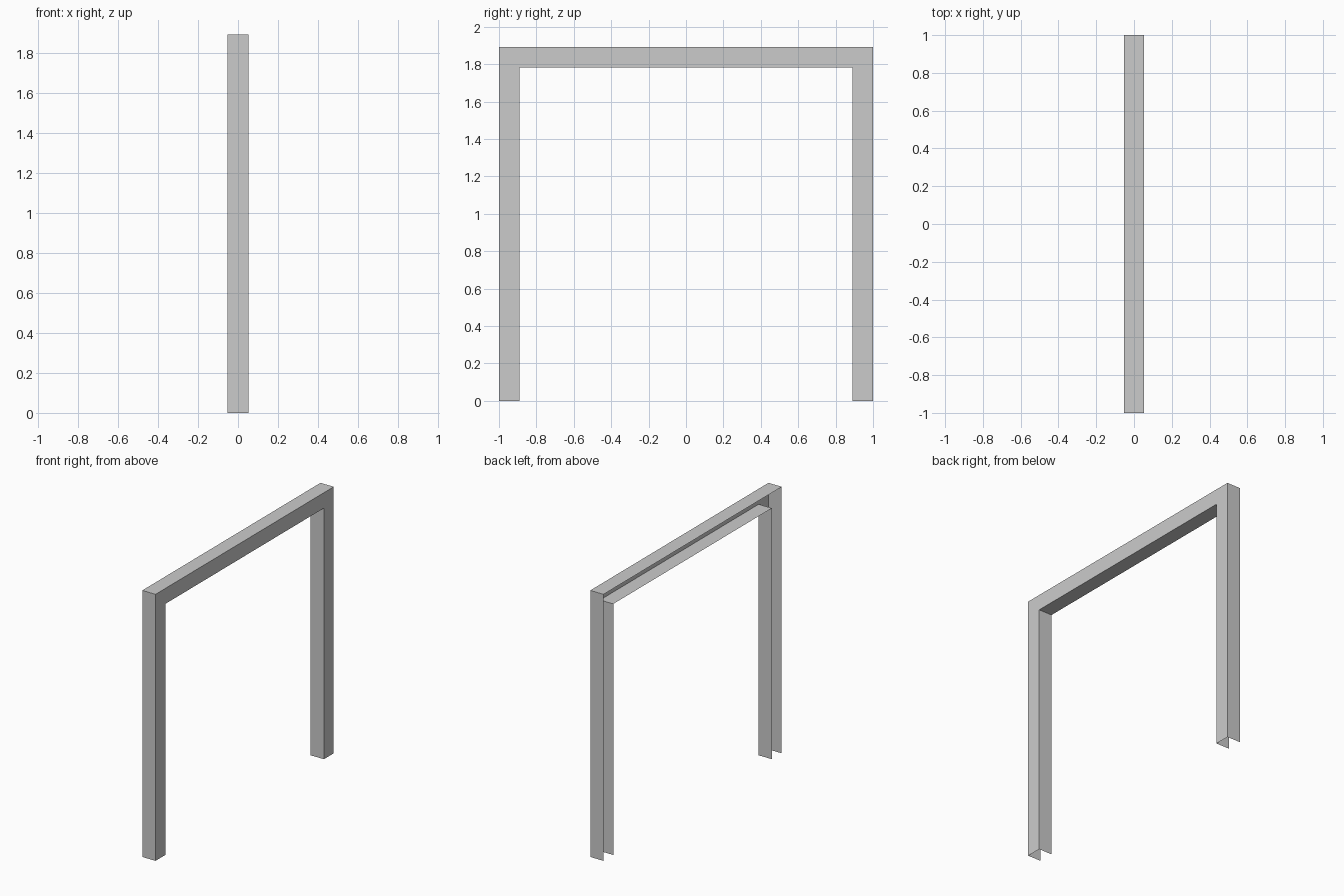
import bpy, bmesh

if "Cube" in bpy.data.objects:
    bpy.data.objects.remove(bpy.data.objects["Cube"])

HALF_DEPTH = 0.052   # half size in x
TOP = 1.893          # overall height
WIDTH = 0.11         # face width of posts and header

# U-shaped channel section, open towards -x: (x, inset from the outer edge)
section = [(-HALF_DEPTH, 0), (HALF_DEPTH, 0), (HALF_DEPTH, WIDTH), (-HALF_DEPTH, WIDTH)]


def stations(inset):
    """Path of the frame (foot, corner, corner, foot) at a given inset."""
    y, z = 1 - inset, TOP - inset
    return [(-y, 0), (-y, z), (y, z), (y, 0)]


# Door frame: sheet channel swept around the opening with mitred corners
bm = bmesh.new()
rails = [[bm.verts.new((x, y, z)) for y, z in stations(inset)] for x, inset in section]
for a, b in zip(rails, rails[1:]):
    for i in range(3):
        bm.faces.new((a[i], a[i + 1], b[i + 1], b[i]))

# Point the shell outwards: the broad face looks towards +x
bm.normal_update()
if next(f for f in bm.faces if abs(f.normal.x) > 0.9).normal.x < 0:
    bmesh.ops.reverse_faces(bm, faces=bm.faces[:])

mesh = bpy.data.meshes.new("door_frame")
bm.to_mesh(mesh)
bm.free()
bpy.context.collection.objects.link(bpy.data.objects.new("door_frame", mesh))
